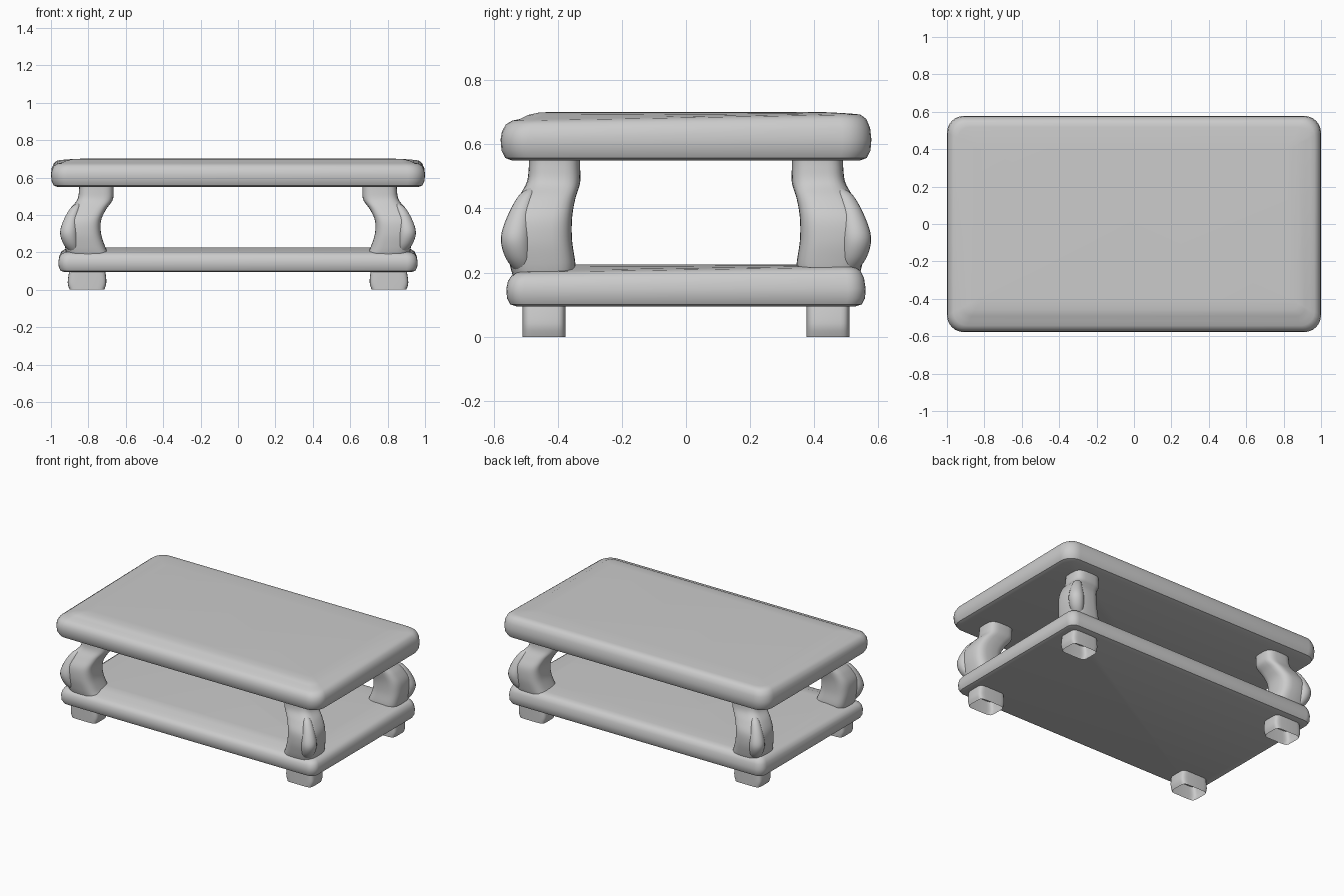
import bpy, bmesh
from math import cos, sin, pi, radians

if "Cube" in bpy.data.objects:
    bpy.data.objects.remove(bpy.data.objects["Cube"])


def finish(bm, name, angle=40):
    bmesh.ops.recalc_face_normals(bm, faces=bm.faces[:])
    mesh = bpy.data.meshes.new(name)
    bm.to_mesh(mesh)
    bm.free()
    ob = bpy.data.objects.new(name, mesh)
    bpy.context.collection.objects.link(ob)
    bpy.ops.object.select_all(action='DESELECT')
    ob.select_set(True)
    bpy.context.view_layer.objects.active = ob
    bpy.ops.object.shade_smooth_by_angle(angle=radians(angle))
    return ob


def skin(bm, rings, cap_start=True, cap_end=True):
    loops = [[bm.verts.new(p) for p in r] for r in rings]
    n = len(loops[0])
    for a, b in zip(loops, loops[1:]):
        for i in range(n):
            bm.faces.new((a[i], a[(i + 1) % n], b[(i + 1) % n], b[i]))
    if cap_start:
        bm.faces.new(loops[0][::-1])
    if cap_end:
        bm.faces.new(loops[-1])


def slab(name, hx, hy, corner, profile):
    # profile rows: inset from the edge, height, slope of height along y
    bm = bmesh.new()
    rings = []
    for inset, z, tilt in profile:
        r = max(corner - inset * 0.5, 0.02)
        ring = []
        for q, (sx, sy) in enumerate(((1, 1), (-1, 1), (-1, -1), (1, -1))):
            for k in range(7):
                a = (q + k / 6) * pi / 2
                y = sy * (hy - inset - r) + r * sin(a)
                ring.append((sx * (hx - inset - r) + r * cos(a), y, z + tilt * y))
        rings.append(ring)
    skin(bm, rings)
    return finish(bm, name)


def oval(cx, cy, hx, hy, z, power=3.2, n=32):
    def s(v):
        return abs(v) ** (2 / power) * (1 if v >= 0 else -1)
    return [(cx + hx * s(cos(2 * pi * i / n)), cy + hy * s(sin(2 * pi * i / n)), z)
            for i in range(n)]


def spline(rows, steps=5):
    # Catmull-Rom through the section rows
    p = [rows[0]] + rows + [rows[-1]]
    out = []
    for i in range(1, len(p) - 2):
        for k in range(steps):
            t = k / steps
            out.append([0.5 * (2 * b + (c - a) * t + (2 * a - 5 * b + 4 * c - d) * t * t
                               + (3 * b - a - 3 * c + d) * t ** 3)
                        for a, b, c, d in zip(*p[i - 1:i + 3])])
    return out + [rows[-1]]


# Table top and lower shelf with soft edges and a slightly raised centre
slab("table_top", 1.0, 0.578, 0.09, [
    (0.035, 0.55, 0), (0.015, 0.557, 0), (0.003, 0.58, 0), (0.0, 0.615, 0),
    (0.004, 0.645, 0.01), (0.016, 0.67, 0.016), (0.035, 0.683, 0.018),
    (0.06, 0.687, 0.016), (0.085, 0.694, 0.006), (0.12, 0.699, 0), (0.17, 0.701, 0)])
slab("lower_shelf", 0.96, 0.56, 0.055, [
    (0.03, 0.095, 0), (0.012, 0.101, 0), (0.002, 0.12, 0), (0.0, 0.15, 0),
    (0.005, 0.178, 0.008), (0.016, 0.198, 0.014), (0.035, 0.209, 0.016),
    (0.065, 0.214, 0.014), (0.1, 0.221, 0.004), (0.15, 0.225, 0)])

# Leg sections: inner x, outer x, inner y, outer y, height
LEG = [(0.69, 0.915, 0.345, 0.54, 0.19), (0.71, 0.925, 0.345, 0.55, 0.23),
       (0.732, 0.935, 0.355, 0.56, 0.30), (0.732, 0.93, 0.355, 0.555, 0.37),
       (0.705, 0.90, 0.345, 0.525, 0.43), (0.67, 0.86, 0.33, 0.497, 0.48),
       (0.665, 0.85, 0.33, 0.49, 0.53), (0.665, 0.85, 0.33, 0.49, 0.57)]
# Raised leaf on the outer corner: outward x, y, radius, height
LEAF = [(0.85, 0.48, 0.006, 0.465), (0.868, 0.497, 0.024, 0.44),
        (0.892, 0.518, 0.037, 0.38), (0.904, 0.53, 0.047, 0.31),
        (0.894, 0.522, 0.042, 0.25), (0.875, 0.505, 0.026, 0.205),
        (0.862, 0.49, 0.006, 0.19)]
# Foot sections, hollow underneath
FOOT = [(0.715, 0.90, 0.375, 0.51, 0.0), (0.705, 0.91, 0.375, 0.51, 0.03),
        (0.705, 0.908, 0.375, 0.51, 0.065), (0.712, 0.90, 0.375, 0.51, 0.11)]


def section(row, power):
    x0, x1, y0, y1, z = row
    return oval((x0 + x1) / 2, (y0 + y1) / 2, (x1 - x0) / 2, (y1 - y0) / 2, z, power)


def mirrored(rings, sx, sy):
    return [[(x * sx, y * sy, z) for x, y, z in r] for r in rings]


for sx, side in ((-1, "left"), (1, "right")):
    for sy, end in ((-1, "front"), (1, "back")):
        bm = bmesh.new()
        skin(bm, mirrored([section(r, 3.4) for r in spline(LEG)], sx, sy))
        finish(bm, f"{end}_{side}_leg")

        bm = bmesh.new()
        skin(bm, mirrored([oval(x, y, r, r, z, 2, 20) for x, y, r, z in spline(LEAF)], sx, sy))
        finish(bm, f"{end}_{side}_leg_leaf", 60)

        bm = bmesh.new()
        skin(bm, mirrored([section(r, 6) for r in spline(FOOT, 3)], sx, sy), cap_start=False)
        finish(bm, f"{end}_{side}_foot")
